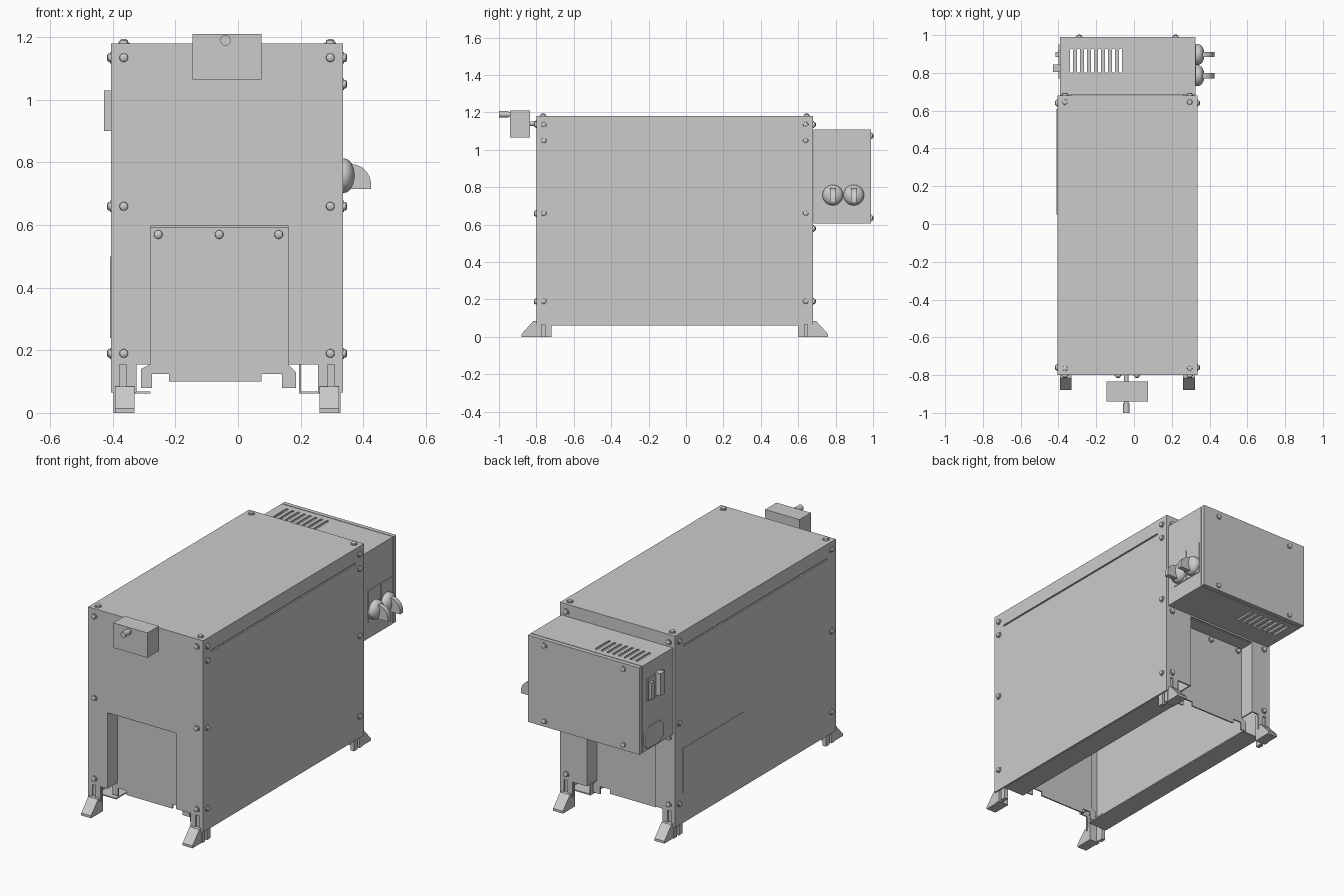
import bpy, math
from mathutils import Vector

if "Cube" in bpy.data.objects:
    bpy.data.objects.remove(bpy.data.objects["Cube"])

X0, X1, Y0, Y1 = -0.405, 0.335, -0.80, 0.68   # cabinet footprint
T = 0.008                                     # sheet thickness


def make(name, verts, faces):
    me = bpy.data.meshes.new(name)
    me.from_pydata(verts, [], faces)
    import bmesh
    bm = bmesh.new()
    bm.from_mesh(me)
    bmesh.ops.recalc_face_normals(bm, faces=bm.faces)
    bm.to_mesh(me)
    bm.free()
    ob = bpy.data.objects.new(name, me)
    bpy.context.collection.objects.link(ob)
    return ob


def prism(name, pts, axis, a, b):
    """Extrude a 2D outline along an axis from a to b."""
    place = {'x': lambda p, d: (d, p[0], p[1]),
             'y': lambda p, d: (p[0], d, p[1]),
             'z': lambda p, d: (p[0], p[1], d)}[axis]
    n = len(pts)
    verts = [place(p, d) for d in (a, b) for p in pts]
    faces = [list(range(n)), list(range(n, 2 * n))]
    faces += [(i, (i + 1) % n, n + (i + 1) % n, n + i) for i in range(n)]
    return make(name, verts, faces)


def box(name, x, y, z):
    return prism(name, [(x[0], y[0]), (x[1], y[0]), (x[1], y[1]), (x[0], y[1])], 'z', *z)


def lathe(name, profile, loc, direction, seg=16):
    """Turn (radius, height) pairs around a direction, closed with end caps."""
    rot = Vector((0, 0, 1)).rotation_difference(Vector(direction))
    verts, faces = [], []
    for r, h in profile:
        for i in range(seg):
            t = 2 * math.pi * i / seg
            verts.append(Vector(loc) + rot @ Vector((r * math.cos(t), r * math.sin(t), h)))
    for k in range(len(profile) - 1):
        for i in range(seg):
            j = (i + 1) % seg
            faces.append((k * seg + i, k * seg + j, (k + 1) * seg + j, (k + 1) * seg + i))
    faces += [list(range(seg)), list(range((len(profile) - 1) * seg, len(profile) * seg))]
    ob = make(name, verts, faces)
    bpy.ops.object.select_all(action='DESELECT')
    ob.select_set(True)
    bpy.context.view_layer.objects.active = ob
    bpy.ops.object.shade_smooth_by_angle(angle=math.radians(35))
    return ob


def bolt(loc, direction):
    lathe("bolt", [(0.018, 0), (0.018, 0.004), (0.014, 0.004), (0.013, 0.010), (0.007, 0.014)],
          loc, direction)


def cut(target, cutter):
    mod = target.modifiers.new("cut", 'BOOLEAN')
    mod.operation, mod.solver, mod.object = 'DIFFERENCE', 'EXACT', cutter
    bpy.context.view_layer.objects.active = target
    bpy.ops.object.modifier_apply(modifier=mod.name)
    bpy.data.objects.remove(cutter)


# Lid with side skirts
box("lid", (X0, X1), (Y0, Y1), (1.172, 1.18))
for s, (a, b) in {"left": (X0, X0 + T), "right": (X1 - T, X1)}.items():
    box(s + "_lid_skirt", (a, b), (-0.72, 0.60), (1.097, 1.172))
    # Side panel, with raised corners beside the skirt
    prism(s + "_side_panel", [(Y0, 0.065), (Y1, 0.065), (Y1, 1.172), (0.60, 1.172), (0.60, 1.088),
                              (-0.72, 1.088), (-0.72, 1.172), (Y0, 1.172)], 'x', a, b)
box("left_seam_backing", (X0 + T, X0 + 0.014), (-0.74, 0.62), (1.07, 1.12))
box("right_seam_backing", (X1 - 0.014, X1 - T), (-0.74, 0.62), (1.07, 1.12))

# Bottom flanges
box("left_bottom_flange", (X0 + T, -0.28), (Y0 + 0.08, Y1 - 0.08), (0.062, 0.069))
box("right_bottom_flange", (0.195, X1 - T), (Y0 + 0.08, Y1 - 0.08), (0.062, 0.069))
box("right_flange_upstand", (0.195, 0.202), (Y0 + 0.08, Y1 - 0.08), (0.069, 0.155))

# End panels, recesses, feet: the back repeats the front, mirrored in y
panel = [(-0.40, 0.065), (-0.378, 0.065), (-0.378, 0.155), (-0.358, 0.155), (-0.358, 0.065),
         (-0.325, 0.065), (-0.325, 0.155), (-0.28, 0.155), (-0.28, 0.597), (0.16, 0.597),
         (0.16, 0.155), (0.255, 0.155), (0.255, 0.065), (0.288, 0.065), (0.288, 0.155),
         (0.308, 0.155), (0.308, 0.065), (0.33, 0.065), (0.33, 1.172), (-0.40, 1.172)]
recess = [(-0.28, 0.155), (-0.31, 0.14), (-0.31, 0.08), (-0.275, 0.08), (-0.275, 0.125),
          (-0.22, 0.125), (-0.22, 0.10), (0.075, 0.10), (0.075, 0.125), (0.14, 0.125),
          (0.14, 0.08), (0.185, 0.08), (0.185, 0.13), (0.16, 0.155), (0.16, 0.592), (-0.28, 0.592)]
for end, sgn, f in (("front", 1, Y0), ("back", -1, Y1)):
    def Y(d):
        return f + sgn * d
    out = (0, -sgn, 0)
    prism(end + "_panel", panel, 'y', Y(0), Y(T))
    prism(end + "_recessed_panel", recess, 'y', Y(0.09), Y(0.098))
    box(end + "_recess_left_jamb", (-0.287, -0.28), (Y(T), Y(0.098)), (0.155, 0.597))
    box(end + "_recess_right_jamb", (0.16, 0.167), (Y(T), Y(0.098)), (0.155, 0.597))
    box(end + "_recess_top", (-0.287, 0.167), (Y(T), Y(0.098)), (0.592, 0.60))
    for x in (-0.255, -0.06, 0.13):
        bolt((x, Y(0.09), 0.57), out)
    mid_z = 0.66 if end == "front" else 0.58
    for s, x, sx in (("left", X0, 1), ("right", X1, -1)):
        # Leg brackets: two side tabs, a front angle and a sloped foot
        for a, b in ((0.002, 0.03), (0.047, 0.08)):
            box(end + "_" + s + "_leg_tab", (x + sx * 0.008, x + sx * 0.024), (Y(a), Y(b)), (0, 0.16))
        box(end + "_" + s + "_leg_side", (x + sx * 0.024, x + sx * 0.030), (Y(0.01), Y(0.08)), (0, 0.16))
        box(end + "_" + s + "_leg_angle", (x + sx * 0.03, x + sx * 0.075), (Y(0.01), Y(0.03)), (0, 0.16))
        prism(end + "_" + s + "_foot", [(Y(0.01), 0), (Y(-0.08), 0), (Y(-0.08), 0.014),
                                        (Y(-0.016), 0.085), (Y(0.01), 0.085)],
              'x', x + sx * 0.012, x + sx * 0.075)
        # Bolts on the end, the side and the lid
        bx = x + sx * 0.04
        for z in (1.135, mid_z, 0.19):
            bolt((bx, Y(0), z), out)
        for z in (1.135, 0.66, 0.19) + ((1.05,) if s == "right" else ()):
            bolt((x, Y(0.04), z), (-sx, 0, 0))
        bolt((bx, Y(0.035), 1.18), (0, 0, 1))

# Thin plate on the left side
box("left_plate", (X0 - 0.004, X0), (0.05, 0.61), (0.24, 0.50))

# Front latch block with stem and knob
box("latch_block", (-0.145, 0.075), (-0.94, -0.835), (1.065, 1.21))
lathe("latch_stem", [(0.012, 0), (0.012, 0.045)], (-0.04, -0.79, 1.14), (0, -1, 0))
lathe("latch_knob", [(0.012, 0), (0.012, 0.01), (0.017, 0.01), (0.017, 0.06)],
      (-0.04, -0.94, 1.19), (0, -1, 0))
for x in (-0.085, 0.015):
    bolt((x, Y0, 1.14), (0, -1, 0))

# Control box: hollow, with vent slots through top and bottom
housing = box("control_box", (-0.393, 0.325), (0.682, 0.962), (0.605, 1.11))
cut(housing, box("cavity", (-0.385, 0.317), (0.69, 0.954), (0.613, 1.102)))
for i in range(8):
    x = -0.33 + i * 0.037
    slot = [(x + 0.008 * math.cos(t), c + 0.008 * math.sin(t))
            for c, t0 in ((0.922, 0), (0.808, math.pi))
            for t in [t0 + k * math.pi / 4 for k in range(5)]]
    cut(housing, prism("slot", slot, 'z', 0.5, 1.2))
box("control_box_cover", (-0.393, 0.325), (0.966, 0.99), (0.605, 1.11))
box("cover_seam", (-0.388, 0.320), (0.962, 0.966), (0.610, 1.105))
for x in (-0.29, 0.22):
    for z in (1.075, 0.635):
        bolt((x, 0.988, z), (0, 1, 0))

# Two control knobs on backing plates
for y in (0.785, 0.897):
    box("knob_plate", (0.325, 0.329), (y - 0.054, y + 0.054), (0.70, 0.885))
    dome = [(0.055 * math.cos(a), 0.012 + 0.034 * math.sin(a))
            for a in [k * math.radians(75) / 5 for k in range(6)]]
    lathe("knob_base", [(0.055, 0)] + dome, (0.327, y, 0.758), (1, 0, 0), 32)
    grip = [(0.34, 0.715), (0.425, 0.715)] + [
        (0.36 + 0.065 * math.cos(a), 0.73 + 0.065 * math.sin(a))
        for a in [k * math.pi / 16 for k in range(9)]] + [(0.34, 0.795)]
    prism("knob_grip", grip, 'y', y - 0.014, y + 0.014)

# Left side of control box: switches and socket plate
box("switch_plate", (-0.400, -0.393), (0.77, 0.92), (0.89, 1.02))
box("main_switch", (-0.428, -0.393), (0.805, 0.845), (0.90, 1.03))
box("small_switch", (-0.416, -0.393), (0.885, 0.91), (0.90, 1.00))
prism("socket_plate", [(0.78, 0.64), (0.81, 0.615), (0.92, 0.615), (0.95, 0.64),
                       (0.95, 0.715), (0.92, 0.74), (0.81, 0.74), (0.78, 0.715)], 'x', -0.400, -0.393)
